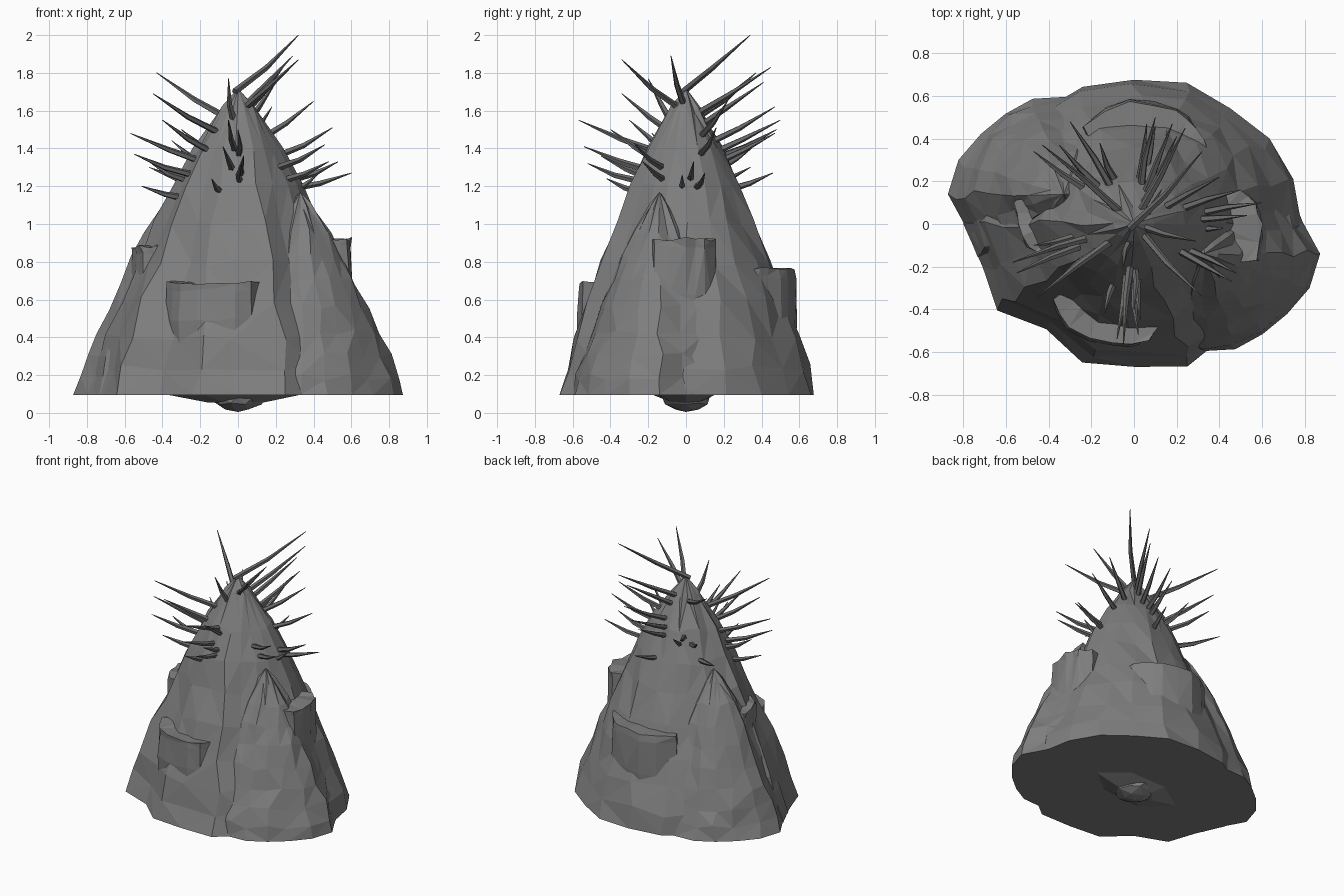
import bpy, bmesh, math, random
from mathutils import Vector

random.seed(4)
cube = bpy.data.objects.get("Cube")
if cube:
    bpy.data.objects.remove(cube)

GROUND = 0.095
MAIN_X, MAIN_Y = 0.77, 0.67
MAIN_TOP = 1.72
SIDES = 20
# relative height and relative radius of a peak, slightly bulging
PROFILE = [(0, 1), (.09, .95), (.19, .87), (.31, .77), (.43, .66), (.56, .54),
           (.68, .43), (.8, .3), (.93, .12), (1, 0)]
# how far each column of rock stands out, in percent, anticlockwise
MAIN_PLEATS = [2, 2, 2, 0, 4, 1, 1, -3, 1, -2, 4, -3, 3, -9, 2, 0, 5, -4, 1, -2]
SIDE_PLEATS = [12, 0, 3, -4, 2, -5, 0, -3, 2, -4, 0, -3, 3, -5, 0, -6, -3, -4, -1, 7]


def make_material(name, grey):
    mat = bpy.data.materials.new(name)
    mat.use_nodes = True
    colour = (grey, grey, grey, 1)
    mat.diffuse_color = colour
    mat.node_tree.nodes["Principled BSDF"].inputs["Base Color"].default_value = colour
    return mat


stone = make_material("grey stone", 0.21)
thorn = make_material("dark grey thorn", 0.145)


def finish(bm, name, mat):
    bmesh.ops.recalc_face_normals(bm, faces=bm.faces)
    mesh = bpy.data.meshes.new(name)
    bm.to_mesh(mesh)
    bm.free()
    mesh.materials.append(mat)
    obj = bpy.data.objects.new(name, mesh)
    bpy.context.scene.collection.objects.link(obj)
    return obj


def bridge(bm, low, high):
    for i in range(len(low)):
        j = (i + 1) % len(low)
        bm.faces.new((low[i], low[j], high[j], high[i]))


def main_surface(direction, z):
    """Point just inside the main peak at height z, in a flat direction."""
    t = (z - GROUND) / (MAIN_TOP - GROUND)
    for (t0, r0), (t1, r1) in zip(PROFILE, PROFILE[1:]):
        if t0 <= t <= t1:
            r = r0 + (r1 - r0) * (t - t0) / (t1 - t0)
    reach = r / math.hypot(direction.x / MAIN_X, direction.y / MAIN_Y)
    return direction * (reach - .04) + Vector((0, 0, z))


def rock_peak(name, x, y, top, rx, ry, pleats, turn=0):
    """Pleated faceted cone with a flat underside."""
    bm = bmesh.new()
    rings = []
    for t, r in PROFILE[:-1]:
        ring = []
        loose = 1 if t else 0
        for i, pleat in enumerate(pleats):
            a = turn + math.tau * (i + random.uniform(-.18, .18) * loose) / SIDES
            k = r * (1 + pleat / 100 + random.uniform(-.03, .03) * loose)
            z = GROUND + t * (top - GROUND) + random.uniform(-.02, .02) * loose
            ring.append(bm.verts.new((x + rx * k * math.cos(a), y + ry * k * math.sin(a), z)))
        rings.append(ring)
    for low, high in zip(rings, rings[1:]):
        bridge(bm, low, high)
    apex = bm.verts.new((x, y, top))
    for i in range(SIDES):
        bm.faces.new((rings[-1][i], rings[-1][(i + 1) % SIDES], apex))
    bm.faces.new(rings[0])
    bmesh.ops.triangulate(bm, faces=[f for f in bm.faces if len(f.verts) == 4])
    return finish(bm, name, stone)


def ledge(name, rim, low, high):
    """Upright rock shelf whose back is buried in the mountain."""
    bm = bmesh.new()
    points = []
    for a, b in zip(rim, rim[1:]):
        a, b = Vector(a), Vector(b)
        points += [a, (a + b) / 2 * random.uniform(.99, 1.04)]
    points.append(Vector(rim[-1]))
    points += [p * .6 for p in reversed(points)]
    rings = []
    for z, scale in ((low, 1), ((low + high) / 2, 1.02), (high - .04, 1), (high, 1)):
        rings.append([bm.verts.new((p.x * scale * random.uniform(.98, 1.01),
                                    p.y * scale * random.uniform(.98, 1.01),
                                    z + random.uniform(-.012, .012))) for p in points])
    for a, b in zip(rings, rings[1:]):
        bridge(bm, a, b)
    bm.faces.new(rings[0])
    bm.faces.new(rings[-1])
    bmesh.ops.triangulate(bm, faces=bm.faces[:])
    return finish(bm, name, stone)


def spike(name, tip):
    """Slim, slightly crooked thorn rooted in the main peak."""
    tip = Vector(tip)
    base_z = tip.z - .06 - .3 * (tip.z - 1.2)
    base = main_surface(Vector((tip.x, tip.y, 0)).normalized(), base_z)
    axis = (tip - base).normalized()
    side = axis.orthogonal().normalized()
    other = axis.cross(side)
    bend = Vector((random.uniform(-1, 1), random.uniform(-1, 1), -.7)) * .014
    bm = bmesh.new()
    rings = []
    for t, r, k in ((0, .019, 0), (.45, .015, 1), (1, .002, 0)):
        centre = base.lerp(tip, t) + bend * k
        rings.append([bm.verts.new(centre + r * (side * math.cos(a) + other * math.sin(a)))
                      for a in (math.tau * i / 5 for i in range(5))])
    for a, b in zip(rings, rings[1:]):
        bridge(bm, a, b)
    bm.faces.new(rings[0])
    bm.faces.new(rings[-1])
    return finish(bm, name, thorn)


# Mountain: tall central peak with a buttress peak on either side
rock_peak("main_peak", 0, 0, MAIN_TOP, MAIN_X, MAIN_Y, MAIN_PLEATS)
rock_peak("left_buttress", .33, -.14, 1.17, .485, .485, SIDE_PLEATS)
rock_peak("right_buttress", -.33, .14, 1.17, .485, .485, SIDE_PLEATS, math.pi)

# Rock shelves
ledge("front_ledge", [(-.38, -.36), (-.31, -.49), (-.1, -.56), (.07, -.55), (.12, -.48)], .3, .69)
ledge("back_ledge", [(-.24, .46), (-.02, .58), (.2, .54), (.3, .44), (.35, .32)], .2, .76)
ledge("left_ledge", [(.48, -.18), (.58, -.17), (.6, 0), (.57, .1), (.5, .16)], .35, .92)
ledge("right_ledge", [(-.52, .12), (-.57, .1), (-.54, 0), (-.5, -.11), (-.43, -.14)], .45, .88)

# Thorns, grouped by the way they point
GROUPS = {
    "front": [(-.05, -.57, 1.55), (-.08, -.54, 1.41), (.02, -.52, 1.32), (-.14, -.42, 1.24),
              (.03, -.45, 1.36), (0, -.4, 1.5), (-.05, -.2, 1.77)],
    "right": [(-.57, -.18, 1.48), (-.55, -.23, 1.37), (-.45, -.34, 1.69), (-.4, -.3, 1.55),
              (-.47, -.1, 1.33), (-.51, -.16, 1.2)],
    "back_right": [(-.43, .37, 1.8), (-.3, .48, 1.5), (-.35, .37, 1.44),
                   (-.47, .34, 1.3), (-.16, .38, 1.43)],
    "back": [(.32, .34, 2), (.24, .45, 1.83), (.18, .47, 1.62), (.1, .5, 1.55),
             (.06, .47, 1.48), (.2, .41, 1.75), (.1, .46, 1.27)],
    "left": [(.6, .1, 1.27), (.5, .16, 1.51), (.4, .22, 1.65), (.53, .04, 1.33), (.42, -.02, 1.26)],
    "front_left": [(.32, -.34, 1.87), (.48, -.23, 1.33), (.46, -.27, 1.42), (.29, -.08, 1.89)],
}
for group, tips in GROUPS.items():
    for n, tip in enumerate(tips):
        spike(f"{group}_spike_{n + 1}", tip)

# Rough root hanging under the flat base, with a wider thin collar
bm = bmesh.new()
bmesh.ops.create_icosphere(bm, subdivisions=2, radius=1)
for v in bm.verts:
    k = random.uniform(.85, 1.12)
    v.co = (v.co.x * .14 * k, v.co.y * .13 * k, GROUND - .005 + v.co.z * .085)
finish(bm, "root", stone)
bm = bmesh.new()
bmesh.ops.create_cone(bm, cap_ends=True, segments=6, radius1=.12, radius2=.27, depth=.04)
bmesh.ops.rotate(bm, verts=bm.verts, matrix=Vector((0, 1, 0)).rotation_difference(Vector((1, 0, 0))).to_matrix())
for v in bm.verts:
    k = random.uniform(.85, 1.12)
    v.co = (v.co.x * 1.25 * k, v.co.y * .7 * k, v.co.z + GROUND - .019)
finish(bm, "root_collar", stone)
